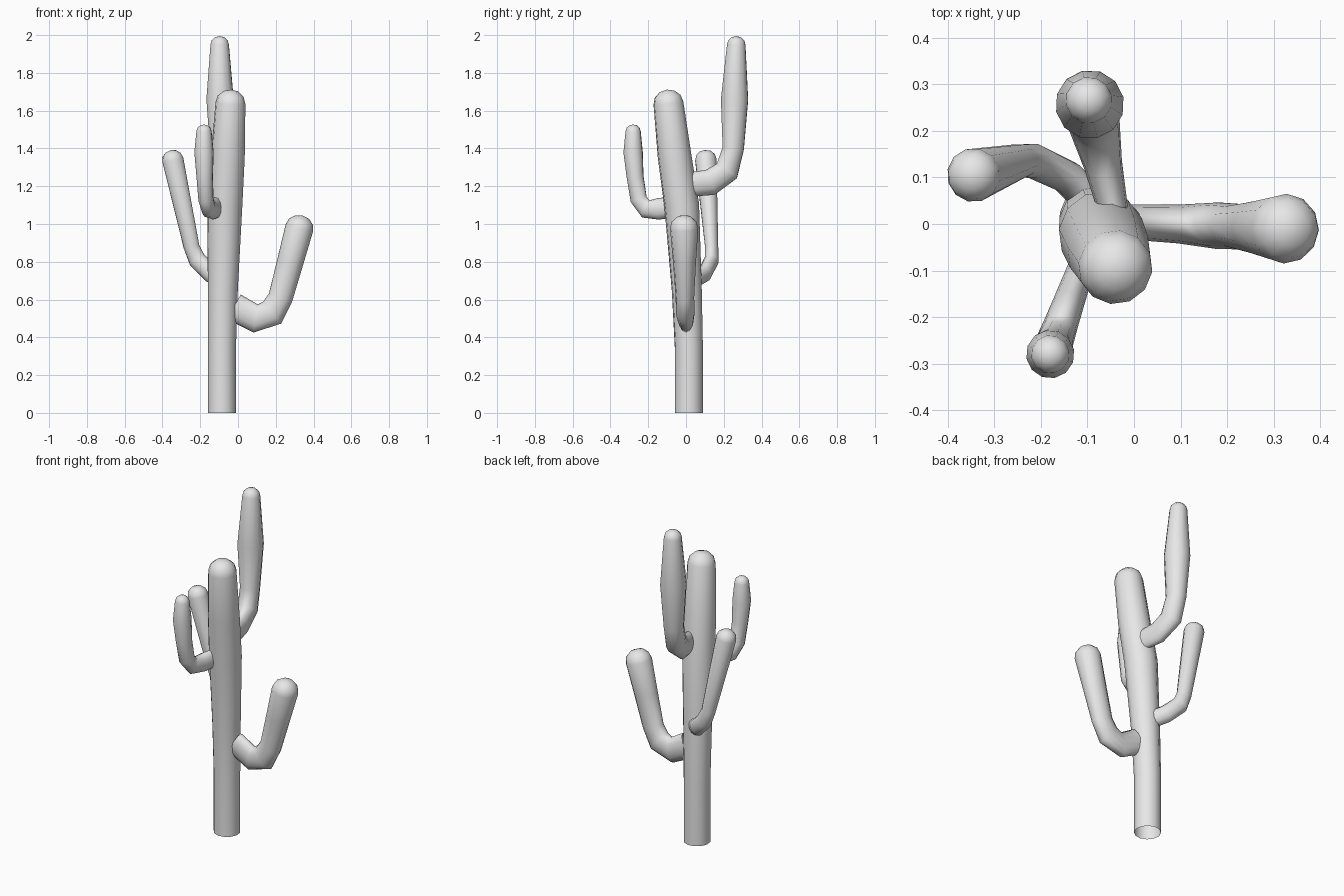
import bpy, bmesh, math
from mathutils import Vector

if "Cube" in bpy.data.objects:
    bpy.data.objects.remove(bpy.data.objects["Cube"], do_unlink=True)

SIDES = 12
grey = bpy.data.materials.new("plain grey")
grey.use_nodes = True
grey.diffuse_color = (0.8, 0.8, 0.8, 1)
grey.node_tree.nodes["Principled BSDF"].inputs["Base Color"].default_value = grey.diffuse_color


def bridge(bm, low, high):
    """Join two equal rings with a band of quads."""
    for k in range(SIDES):
        n = (k + 1) % SIDES
        bm.faces.new((low[k], low[n], high[n], high[k]))


def grow(name, base, tip, stations, root=0.5, sway=0.0):
    """Round-tipped tube from base to tip in plan; stations are (reach, height, radius).

    root is the width ratio where it leaves the trunk, sway its sideways bow."""
    base, tip = Vector((*base, 0)), Vector((*tip, 0))
    side = Vector((0, 0, 1)).cross(tip - base).normalized()

    # Centre line with thickness and width at each station
    rings = []
    for reach, height, radius in stations:
        centre = base.lerp(tip, reach) + side * sway * math.sin(math.pi * reach)
        centre.z = height
        ratio = min(1, root + (1 - root) * reach ** 2)
        rings.append((centre, radius, radius * ratio))

    # Rounded end as shrinking rings along the last direction
    end, radius, width = rings[-1]
    heading = (end - rings[-2][0]).normalized()
    for step in (1, 2):
        angle = step * math.pi / 6
        shrink = math.cos(angle)
        rings.append((end + heading * radius * 0.9 * math.sin(angle), radius * shrink, width * shrink))
    point = end + heading * radius * 0.9

    # Skin the rings
    bm = bmesh.new()
    centres = [ring[0] for ring in rings] + [point]
    previous = None
    for i, (centre, thick, wide) in enumerate(rings):
        tangent = (centres[i + 1] - centres[max(i - 1, 0)]).normalized()
        across = (side - tangent * side.dot(tangent)).normalized()
        up = tangent.cross(across)
        ring = []
        for k in range(SIDES):
            a = math.tau * k / SIDES
            ring.append(bm.verts.new(centre + across * wide * math.cos(a) + up * thick * math.sin(a)))
        if previous:
            bridge(bm, previous, ring)
        previous = ring
    apex = bm.verts.new(point)
    for k in range(SIDES):
        bm.faces.new((previous[k], previous[(k + 1) % SIDES], apex))
    for face in bm.faces:
        face.smooth = True

    mesh = bpy.data.meshes.new(name)
    bm.to_mesh(mesh)
    bm.free()
    mesh.materials.append(grey)
    bpy.context.collection.objects.link(bpy.data.objects.new(name, mesh))


# Leaning trunk, open at the foot
grow("trunk", (-0.085, 0.015), (-0.04, -0.093),
     [(0, 0, 0.075), (0, 0.35, 0.075), (0.1, 0.65, 0.08),
      (0.35, 1.1, 0.093), (0.7, 1.36, 0.09), (1, 1.64, 0.08)], root=1)

# Low arm on the left
grow("left_arm", (-0.02, 0.005), (0.325, -0.01),
     [(0, 0.56, 0.075), (0.33, 0.5, 0.075), (0.58, 0.53, 0.075),
      (0.71, 0.61, 0.065), (0.86, 0.8, 0.07), (1, 0.98, 0.075)])

# Arm bowing round to the right and back
grow("right_arm", (-0.09, 0.045), (-0.345, 0.105),
     [(0, 0.71, 0.05), (0.25, 0.74, 0.05), (0.55, 0.81, 0.048),
      (0.66, 0.88, 0.043), (1, 1.34, 0.058)], root=0.7, sway=-0.06)

# Tall arm at the back
grow("back_arm", (-0.045, 0.03), (-0.095, 0.257),
     [(0, 1.21, 0.065), (0.43, 1.22, 0.07), (0.82, 1.28, 0.067),
      (0.97, 1.4, 0.058), (1, 1.66, 0.074), (1.04, 1.95, 0.05)])

# Small arm at the front
grow("front_arm", (-0.105, -0.07), (-0.18, -0.28),
     [(0, 1.09, 0.055), (0.36, 1.08, 0.057), (0.68, 1.08, 0.05),
      (0.86, 1.13, 0.046), (0.95, 1.25, 0.046), (1, 1.38, 0.052), (1, 1.49, 0.041)])
